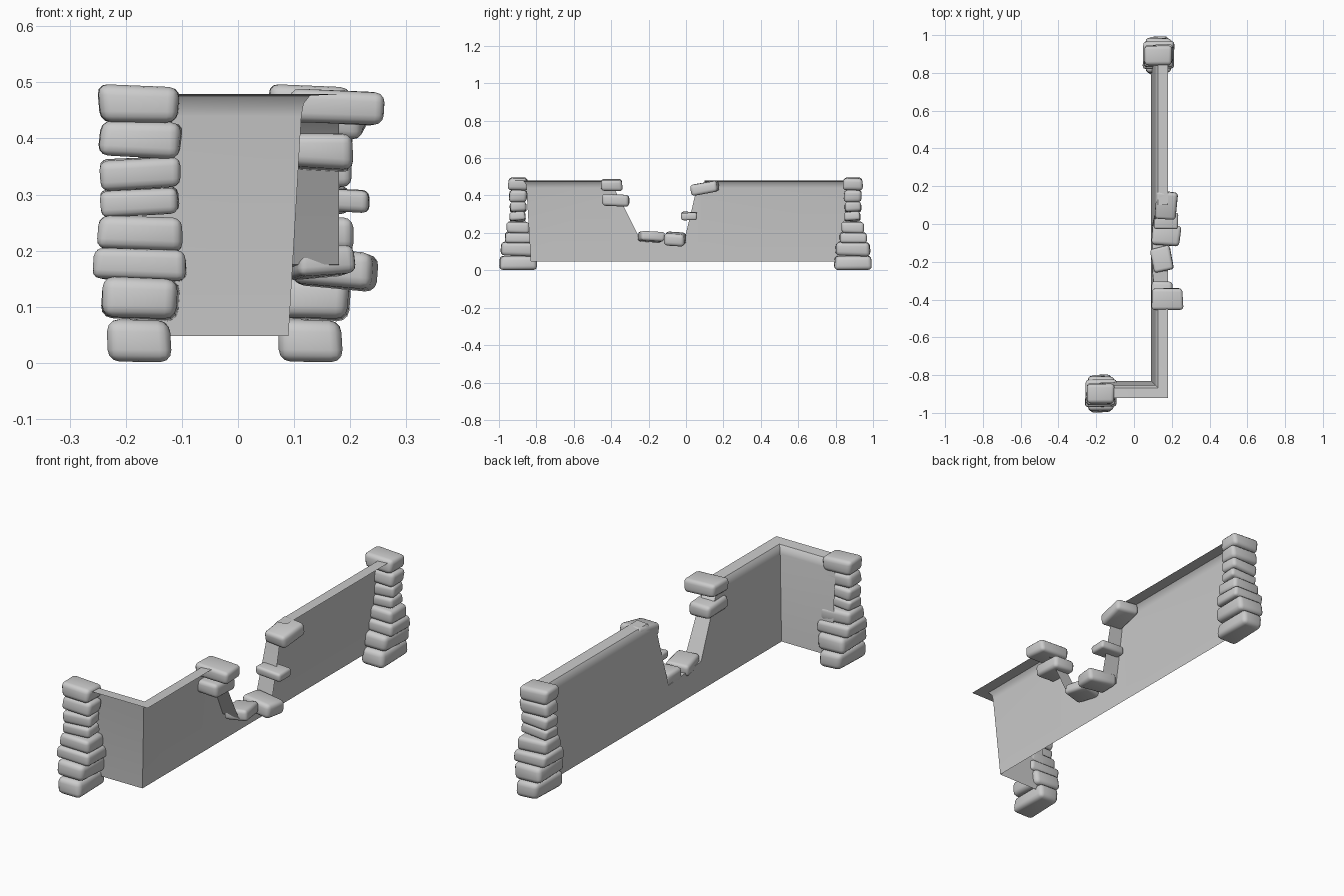
import bpy, bmesh, random
from math import radians
from mathutils import Vector, Euler, Matrix

if "Cube" in bpy.data.objects:
    bpy.data.objects.remove(bpy.data.objects["Cube"])

random.seed(4)

def finish(bm, name, angle):
    me = bpy.data.meshes.new(name)
    bm.to_mesh(me)
    bm.free()
    ob = bpy.data.objects.new(name, me)
    bpy.context.collection.objects.link(ob)
    bpy.ops.object.select_all(action='DESELECT')
    ob.select_set(True)
    bpy.context.view_layer.objects.active = ob
    bpy.ops.object.shade_smooth_by_angle(angle=radians(angle))
    return ob

def stone(name, lo, hi, rot=(0, 0, 0)):
    """Irregular rounded block filling the box lo..hi."""
    lo, hi = Vector(lo), Vector(hi)
    size = hi - lo
    bm = bmesh.new()
    bmesh.ops.create_cube(bm, size=1)
    for v in bm.verts:
        for i in range(3):
            v.co[i] *= size[i] * (1 - random.uniform(0, 0.14))
    bmesh.ops.bevel(bm, geom=bm.edges[:], offset=min(size) * 0.27, segments=3,
                    profile=0.5, affect='EDGES', clamp_overlap=True)
    m = Euler([radians(a) for a in rot]).to_matrix().to_4x4()
    bmesh.ops.transform(bm, matrix=Matrix.Translation((lo + hi) / 2) @ m, verts=bm.verts)
    return finish(bm, name, 40)

# Wall: open shell with a leaning inner face and a rounded lip, mitred at the corner
prof = [(0.09, 0.048), (0.113, 0.44), (0.117, 0.462), (0.128, 0.476), (0.18, 0.479)]
bm = bmesh.new()

def face(*pts):
    bm.faces.new([bm.verts.new(p) for p in pts])

def sweep(start, end):
    a, b = [start(*p) for p in prof], [end(*p) for p in prof]
    for i in range(len(prof) - 1):
        face(a[i], a[i + 1], b[i + 1], b[i])

def at(y):
    return lambda d, z: (d, y, z)

def corner(d, z):
    return (d, -0.74 - d, z)

def face_x(z):
    return 0.09 + 0.023 * (z - 0.048) / 0.392

sweep(lambda d, z: (-0.17, -0.74 - d, z), corner)
sweep(corner, at(-0.40))
sweep(at(0.10), at(0.89))

# Broken gap: wall below the gap and the rim strip across its thickness
gap = [(-0.40, 0.44), (-0.38, 0.43), (-0.335, 0.345), (-0.25, 0.175), (-0.13, 0.165),
       (-0.01, 0.155), (0.0, 0.20), (0.025, 0.30), (0.05, 0.41), (0.10, 0.44)]
for (y0, z0), (y1, z1) in zip(gap, gap[1:]):
    x0, x1 = face_x(z0), face_x(z1)
    face((0.09, y0, 0.048), (x0, y0, z0), (x1, y1, z1), (0.09, y1, 0.048))
    face((x0, y0, z0), (0.18, y0, z0), (0.18, y1, z1), (x1, y1, z1))
bmesh.ops.remove_doubles(bm, verts=bm.verts, dist=0.0005)
finish(bm, "wall", 45)

# End pillar of stacked stones: x0, x1, y0, y1, z0, z1, tilt
layers = [(-0.235, -0.115, -1.0, -0.79, 0.0, 0.08, 0),
          (-0.25, -0.10, -0.995, -0.80, 0.075, 0.152, 2),
          (-0.262, -0.088, -0.975, -0.82, 0.146, 0.203, 2),
          (-0.255, -0.092, -0.965, -0.835, 0.199, 0.262, 3),
          (-0.248, -0.102, -0.945, -0.855, 0.262, 0.312, -4),
          (-0.25, -0.10, -0.945, -0.85, 0.310, 0.367, -3),
          (-0.253, -0.095, -0.95, -0.845, 0.364, 0.432, 3),
          (-0.253, -0.098, -0.955, -0.84, 0.426, 0.496, 2)]
for n, (x0, x1, y0, y1, z0, z1, t) in enumerate(layers):
    ob = stone(f"front_pillar_stone_{n}", (x0, y0, z0), (x1, y1, z1), (-t / 2, t, 0))
    # Same pillar repeated at the far end
    copy = ob.copy()
    copy.name = f"back_pillar_stone_{n}"
    copy.location = (0.305, 1.79, 0)
    bpy.context.collection.objects.link(copy)

# Loose stones lining the gap
loose = [((0.09, -0.46, 0.425), (0.262, -0.335, 0.487), (0, 3, 0)),
         ((0.09, -0.455, 0.342), (0.21, -0.30, 0.408), (-3, 2, 0)),
         ((0.09, -0.255, 0.152), (0.205, -0.115, 0.207), (-4, -4, 12)),
         ((0.09, -0.115, 0.132), (0.25, 0.0, 0.202), (-3, 4, -4)),
         ((0.10, -0.03, 0.268), (0.24, 0.062, 0.312), (0, 3, 0)),
         ((0.11, 0.02, 0.407), (0.232, 0.178, 0.470), (10, 2, -4))]
for n, (lo, hi, rot) in enumerate(loose):
    stone(f"gap_stone_{n}", lo, hi, rot)
